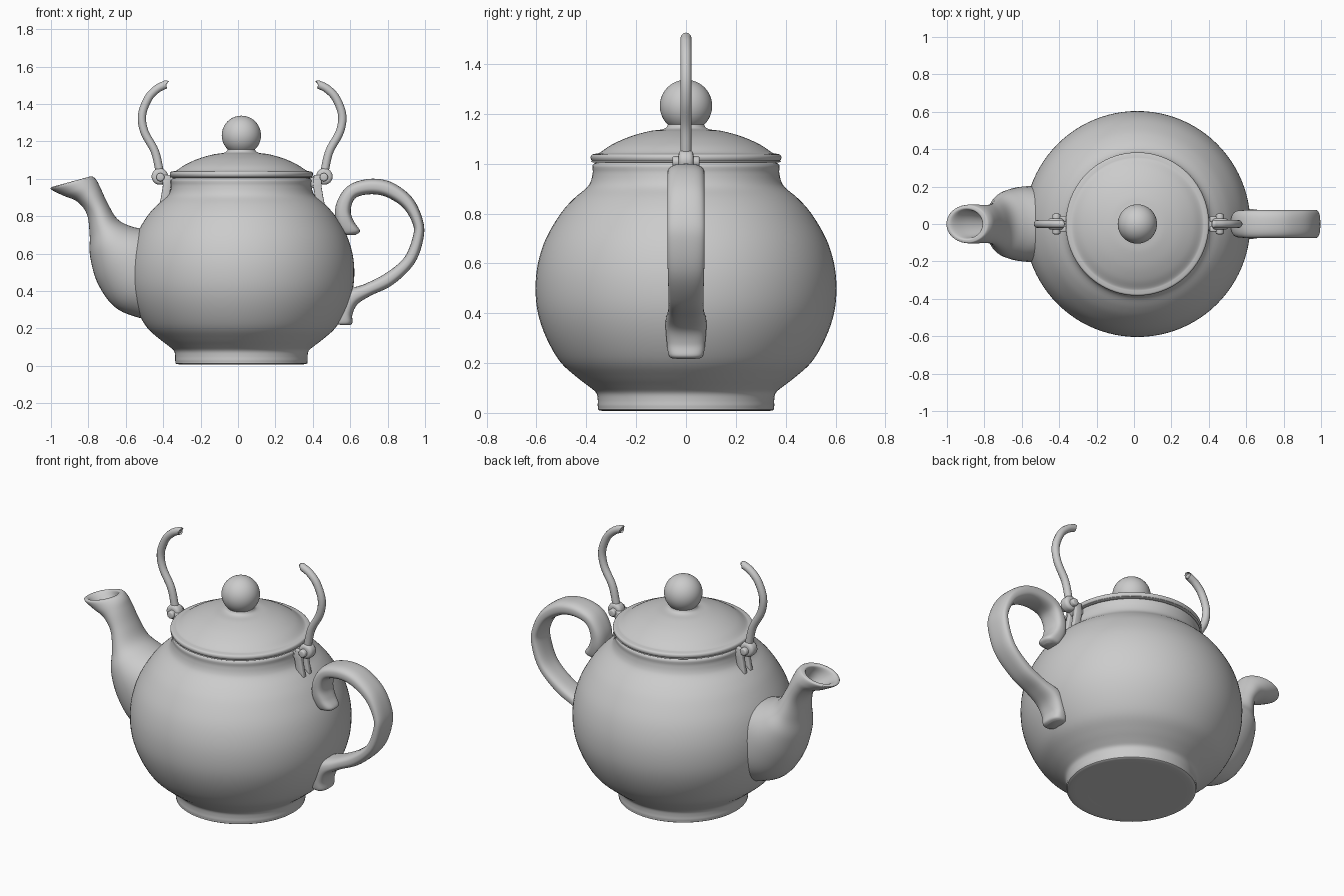
import bpy, bmesh
from math import sin, cos, pi, copysign
from mathutils import Vector, Matrix

if "Cube" in bpy.data.objects:
    bpy.data.objects.remove(bpy.data.objects["Cube"])

AXIS = 0.018  # x position of the pot's axis


def smooth_path(pts, steps):
    """Catmull-Rom interpolation of tuples of any size."""
    out = []
    for i in range(len(pts) - 1):
        a, b, c, d = (pts[max(0, i - 1)], pts[i], pts[i + 1], pts[min(len(pts) - 1, i + 2)])
        for k in range(steps):
            t = k / steps
            out.append(tuple(0.5 * (2 * q + (r - p) * t + (2 * p - 5 * q + 4 * r - s) * t * t
                                    + (3 * q - p - 3 * r + s) * t ** 3)
                             for p, q, r, s in zip(a, b, c, d)))
    out.append(tuple(pts[-1]))
    return out


def finish(name, bm, angle=50):
    bmesh.ops.remove_doubles(bm, verts=bm.verts, dist=1e-5)
    bmesh.ops.recalc_face_normals(bm, faces=bm.faces)
    me = bpy.data.meshes.new(name)
    bm.to_mesh(me)
    bm.free()
    ob = bpy.data.objects.new(name, me)
    bpy.context.collection.objects.link(ob)
    bpy.ops.object.select_all(action='DESELECT')
    ob.select_set(True)
    bpy.context.view_layer.objects.active = ob
    bpy.ops.object.shade_smooth_by_angle(angle=angle * pi / 180)
    return ob


def skin(bm, rings):
    loops = [[bm.verts.new(p) for p in ring] for ring in rings]
    n = len(loops[0])
    for a, b in zip(loops, loops[1:]):
        for j in range(n):
            bm.faces.new((a[j], a[(j + 1) % n], b[(j + 1) % n], b[j]))
    return loops


def lathe(name, profile, steps=4, seg=96):
    bm = bmesh.new()
    skin(bm, [[(AXIS + max(r, 0) * cos(2 * pi * j / seg), max(r, 0) * sin(2 * pi * j / seg), z)
               for j in range(seg)] for r, z in smooth_path(profile, steps)])
    bmesh.ops.dissolve_degenerate(bm, edges=bm.edges, dist=1e-6)
    return finish(name, bm)


def loft(name, sections, power=1.0, steps=6, seg=40):
    """Each section: two opposite side-view points (x, z, x, z) and half width in y."""
    bm = bmesh.new()
    rings = []
    for x1, z1, x2, z2, w in smooth_path(sections, steps):
        ring = []
        for j in range(seg):
            c, s = cos(2 * pi * j / seg), sin(2 * pi * j / seg)
            c, s = (copysign(abs(v) ** power, v) for v in (c, s))
            ring.append(((x1 + x2) / 2 + c * (x1 - x2) / 2, s * w, (z1 + z2) / 2 + c * (z1 - z2) / 2))
        rings.append(ring)
    loops = skin(bm, rings)
    bm.faces.new(loops[0])
    bm.faces.new(loops[-1])
    return finish(name, bm)


def pin(name, x, z, radius, length):
    """Round-edged disc lying along y."""
    bm = bmesh.new()
    bmesh.ops.create_cone(bm, cap_ends=True, segments=32, radius1=radius, radius2=radius, depth=length,
                          matrix=Matrix.Translation((x, 0, z)) @ Matrix.Rotation(pi / 2, 4, 'X'))
    rims = [e for e in bm.edges if abs(e.verts[0].co.y - e.verts[1].co.y) < 1e-4]
    bmesh.ops.bevel(bm, geom=rims, offset=radius * 0.4, segments=3, profile=0.5, affect='EDGES')
    return finish(name, bm)


# Round body with foot and neck
lathe("body", [(0, .008), (.2, .008), (.335, .008), (.353, .022), (.354, .05), (.36, .08), (.388, .105),
               (.44, .145), (.505, .205), (.56, .3), (.594, .4), (.604, .5), (.594, .6), (.562, .7),
               (.503, .8), (.45, .86), (.4, .902), (.382, .93), (.374, .965), (.37, 1.0), (.3, 1.01), (0, 1.01)])

# Lid with rolled rim
lathe("lid", [(0, 1.005), (.2, 1.005), (.365, 1.005), (.378, 1.012), (.383, 1.025), (.378, 1.036), (.362, 1.04),
              (.345, 1.045), (.3, 1.075), (.23, 1.107), (.15, 1.13), (.1, 1.137), (.08, 1.145), (.07, 1.16),
              (.05, 1.17), (0, 1.17)])

# Ball knob
bm = bmesh.new()
bmesh.ops.create_uvsphere(bm, u_segments=48, v_segments=24, radius=.105,
                          matrix=Matrix.Translation((AXIS, 0, 1.232)))
finish("knob", bm)

# Spout: outside from body to lip, then back down the hollow
loft("spout", [(-.25, .5, -.45, .235, .17), (-.34, .62, -.64, .3, .2), (-.44, .71, -.745, .43, .2),
               (-.57, .745, -.79, .58, .175), (-.645, .785, -.793, .7, .135), (-.695, .865, -.808, .81, .108),
               (-.735, .95, -.86, .878, .102), (-.755, .99, -.935, .91, .104), (-.775, 1.01, -.995, .94, .103),
               (-.79, 1.012, -1.0, .952, .095), (-.81, 1.0, -.975, .955, .078), (-.79, .96, -.9, .91, .065),
               (-.75, .88, -.79, .85, .04)])

# Side handle: curled tail at the top, flared foot at the bottom
loft("handle", [(.58, .70, .63, .70, .03), (.55, .71, .652, .722, .055), (.52, .78, .622, .768, .068),
                (.525, .865, .603, .82, .072), (.57, .945, .615, .88, .074), (.635, .985, .65, .908, .075),
                (.73, 1.0, .725, .917, .075), (.83, .977, .8, .9, .075), (.93, .9, .883, .845, .075),
                (.985, .79, .932, .765, .075), (.993, .69, .937, .7, .075), (.945, .55, .89, .58, .073),
                (.83, .435, .79, .495, .07), (.71, .375, .68, .438, .072), (.64, .33, .58, .4, .082),
                (.612, .275, .53, .31, .078), (.612, .23, .52, .235, .07), (.595, .217, .53, .22, .055)], power=.75)

# Broken bail handle halves with their hinges
for side, label in ((-1, "left"), (1, "right")):
    def X(d):
        return .022 + side * d

    # Wire
    cu = bpy.data.curves.new(label + "_wire", 'CURVE')
    cu.dimensions = '3D'
    cu.bevel_depth, cu.bevel_resolution, cu.use_fill_caps = .022, 4, True
    path = smooth_path([(.437, 1.01), (.445, 1.06), (.468, 1.15), (.522, 1.25), (.535, 1.34),
                        (.502, 1.43), (.455, 1.48), (.412, 1.502), (.405, 1.504)], 6)
    sp = cu.splines.new('POLY')
    sp.points.add(len(path) - 1)
    for p, (d, z) in zip(sp.points, path):
        p.co = (X(d), 0, z, 1)
    sp.points[-1].radius = .6
    bpy.context.collection.objects.link(bpy.data.objects.new(label + "_wire", cu))

    # Eye at the foot of the wire and pivot pin
    pin(label + "_eye", X(.44), 1.012, .044, .06)
    pin(label + "_pivot", X(.437), 1.008, .022, .11)
    pin(label + "_bracket_knuckle", X(.392), .982, .034, .07)

    # Two-pronged bracket rising from the shoulder
    for k, y in enumerate((-.027, .027)):
        bm = bmesh.new()
        rings = [[(X(d + a), y + b, z) for a, b in ((-.022, -.014), (.022, -.014), (.022, .014), (-.022, .014))]
                 for d, z in ((.425, .84), (.412, .9), (.402, .96), (.405, 1.02))]
        loops = skin(bm, rings)
        bm.faces.new(loops[0])
        bm.faces.new(loops[-1])
        bmesh.ops.bevel(bm, geom=bm.edges[:], offset=.005, segments=2, profile=.5, affect='EDGES')
        finish(f"{label}_bracket_prong_{k + 1}", bm)
